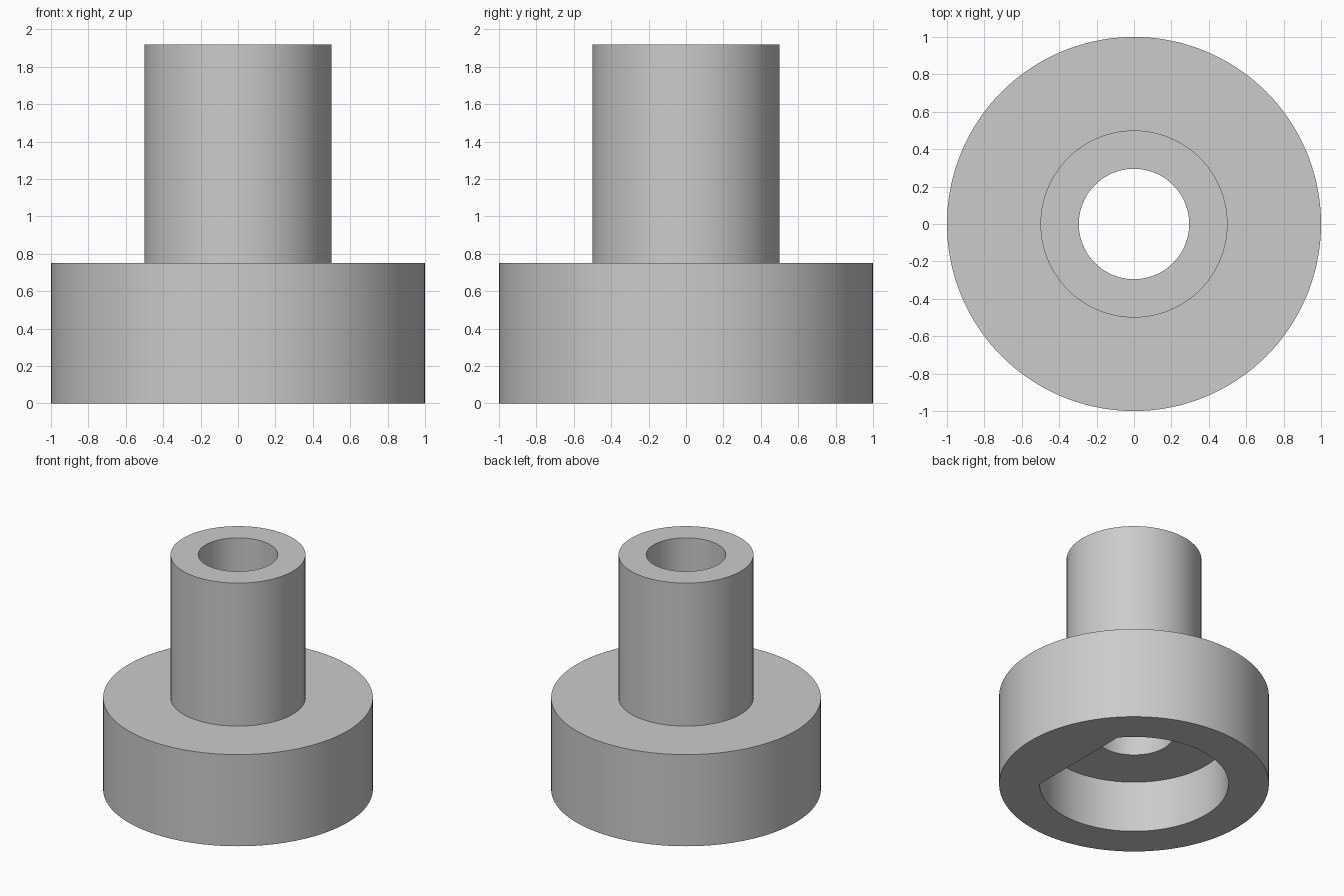
import bpy
import bmesh
from math import cos, sin, radians, pi

SIDES = 144
FLAT_HALF_ANGLE = radians(40)

cube = bpy.data.objects.get("Cube")
if cube:
    bpy.data.objects.remove(cube, do_unlink=True)

grey = bpy.data.materials.new("plain_grey")
grey.use_nodes = True
colour = (0.6, 0.6, 0.6, 1)
grey.diffuse_color = colour
grey.node_tree.nodes["Principled BSDF"].inputs["Base Color"].default_value = colour


def ring(bm, radius, z, flat=False):
    """Circle of vertices, optionally cut by a flat on the +x side."""
    limit = radius * cos(FLAT_HALF_ANGLE)
    verts = []
    for i in range(SIDES):
        a = 2 * pi * i / SIDES
        r = radius
        if flat and r * cos(a) > limit:
            r = limit / cos(a)
        verts.append(bm.verts.new((r * cos(a), r * sin(a), z)))
    return verts


bm = bmesh.new()
rings = [
    # flange
    ring(bm, 0.70, 0, flat=True),
    ring(bm, 1.0, 0),
    ring(bm, 1.0, 0.75),
    # tube
    ring(bm, 0.50, 0.75),
    ring(bm, 0.50, 1.92),
    # bore
    ring(bm, 0.295, 1.92),
    ring(bm, 0.295, 0.42),
    # D-shaped pocket ceiling
    ring(bm, 0.70, 0.42, flat=True),
]

# Skin the rings into one closed shell
for lower, upper in zip(rings, rings[1:] + rings[:1]):
    for i in range(SIDES):
        j = (i + 1) % SIDES
        bm.faces.new((lower[i], lower[j], upper[j], upper[i]))
bmesh.ops.recalc_face_normals(bm, faces=bm.faces)

mesh = bpy.data.meshes.new("flanged_tube")
bm.to_mesh(mesh)
bm.free()
mesh.materials.append(grey)
body = bpy.data.objects.new("flanged_tube", mesh)
bpy.context.collection.objects.link(body)

bpy.ops.object.select_all(action="DESELECT")
body.select_set(True)
bpy.context.view_layer.objects.active = body
bpy.ops.object.shade_smooth_by_angle(angle=radians(30))
